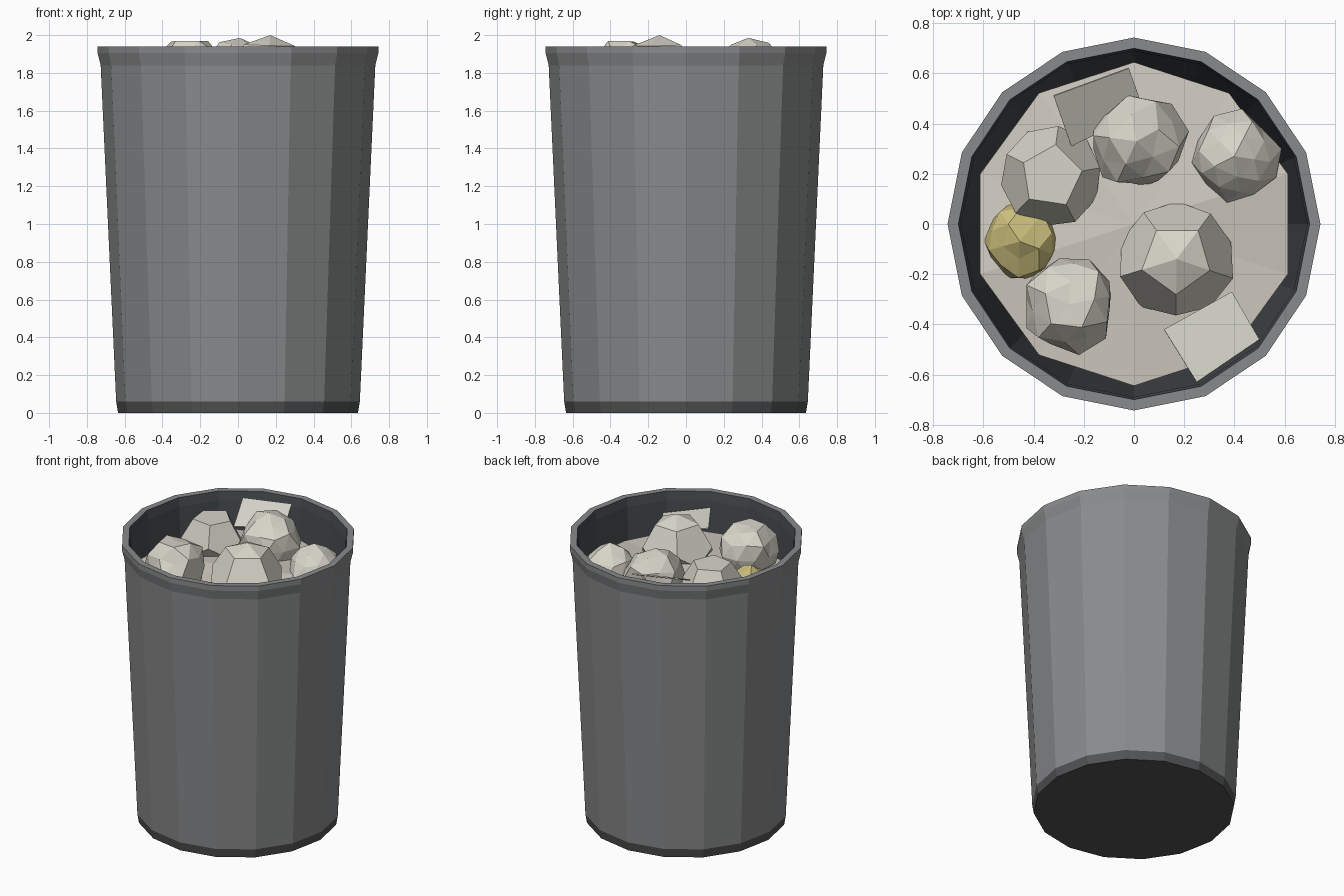
import bpy, bmesh, math, random
from mathutils import Vector

if "Cube" in bpy.data.objects:
    bpy.data.objects.remove(bpy.data.objects["Cube"])

random.seed(7)


def mat(name, r, g, b):
    m = bpy.data.materials.new(name)
    m.diffuse_color = (r, g, b, 1)
    m.use_nodes = True
    m.node_tree.nodes["Principled BSDF"].inputs["Base Color"].default_value = m.diffuse_color
    return m


GREY = mat("bin_grey", 0.25, 0.255, 0.26)
BASE = mat("base_dark_grey", 0.085, 0.087, 0.09)
INNER = mat("inside_charcoal", 0.065, 0.073, 0.08)
PAPER = mat("crumpled_paper", 0.68, 0.66, 0.58)
FILL = mat("rubbish_beige", 0.64, 0.60, 0.53)
SHEET = mat("flat_paper", 0.66, 0.65, 0.57)
YELLOW = mat("yellow_paper", 0.62, 0.54, 0.21)


def finish(bm, name, *mats):
    me = bpy.data.meshes.new(name)
    bm.to_mesh(me)
    bm.free()
    for m in mats:
        me.materials.append(m)
    ob = bpy.data.objects.new(name, me)
    bpy.context.collection.objects.link(ob)
    return ob


# Bin: 16-sided lathe from (radius, z, material of the strip above this ring)
profile = [(0.635, 0.0, 1), (0.645, 0.06, 0), (0.727, 1.84, 0), (0.743, 1.905, 0),
           (0.743, 1.94, 0), (0.700, 1.94, 2), (0.690, 1.88, 2), (0.600, 0.06, 2)]
SIDES = 16
bm = bmesh.new()
rings = []
for r, z, _ in profile:
    rings.append([bm.verts.new((r * math.cos(k * math.tau / SIDES),
                                r * math.sin(k * math.tau / SIDES), z))
                  for k in range(SIDES)])
for i in range(len(rings) - 1):
    lo, hi = rings[i], rings[i + 1]
    for k in range(SIDES):
        n = (k + 1) % SIDES
        bm.faces.new((lo[k], lo[n], hi[n], hi[k])).material_index = profile[i][2]
bm.faces.new(rings[0][::-1]).material_index = 1
bm.faces.new(rings[-1]).material_index = 2
finish(bm, "bin", GREY, BASE, INNER)

# Rubbish bed: ten-sided uneven fan
bm = bmesh.new()
hub = bm.verts.new((0, 0, 1.75))
edge = [bm.verts.new((0.645 * math.sin(k * math.tau / 10), 0.645 * math.cos(k * math.tau / 10),
                      1.70 + random.uniform(-0.03, 0.03))) for k in range(10)]
for k in range(10):
    bm.faces.new((hub, edge[(k + 1) % 10], edge[k]))
finish(bm, "rubbish_bed", FILL)


# Crumpled balls: jittered faceted spheres placed by their top height
def ball(name, x, y, top, r, m, style, turn):
    bm = bmesh.new()
    if style == "ico":
        bmesh.ops.create_icosphere(bm, subdivisions=2, radius=r)
        amount = 0.12
    else:
        # twelve-sided form: hull of the icosahedron's face centres
        bmesh.ops.create_icosphere(bm, subdivisions=1, radius=r)
        pts = [f.calc_center_median().normalized() * r for f in bm.faces]
        bm.clear()
        for p in pts:
            bm.verts.new(p)
        bmesh.ops.convex_hull(bm, input=bm.verts[:])
        bmesh.ops.dissolve_limit(bm, angle_limit=0.02, verts=bm.verts[:], edges=bm.edges[:])
        amount = 0.03
        if style == "peaked":
            bm.faces.ensure_lookup_table()
            cap = max(bm.faces, key=lambda f: f.calc_center_median().z)
            new = bmesh.ops.poke(bm, faces=[cap])["verts"]
            new[0].co.z += 0.22 * r
    c, s = math.cos(turn), math.sin(turn)
    for v in bm.verts:
        p = v.co * (1 + random.uniform(-amount, amount))
        v.co = Vector((p.x * c - p.y * s, p.x * s + p.y * c, p.z))
    lift = top - max(v.co.z for v in bm.verts)
    for v in bm.verts:
        v.co += Vector((x, y, lift))
    finish(bm, name, m)


ball("paper_ball_large", 0.17, -0.14, 2.00, 0.235, PAPER, "peaked", 0.3)
ball("paper_ball_left", -0.33, 0.19, 1.92, 0.205, PAPER, "flat", 0.8)
ball("paper_ball_back", 0.01, 0.33, 1.985, 0.19, PAPER, "ico", 0.5)
ball("paper_ball_right", 0.40, 0.27, 1.90, 0.175, PAPER, "ico", 1.1)
ball("paper_ball_front", -0.26, -0.32, 1.97, 0.185, PAPER, "ico", 0.2)
ball("yellow_ball", -0.455, -0.07, 1.84, 0.145, YELLOW, "ico", 0.9)


# Loose paper sheets: thin tilted plates
def sheet(name, corners):
    bm = bmesh.new()
    bm.faces.new([bm.verts.new(p) for p in corners])
    ob = finish(bm, name, SHEET)
    mod = ob.modifiers.new("thickness", "SOLIDIFY")
    mod.thickness = 0.008


sheet("sheet_back", [(-0.25, 0.31, 1.83), (0.04, 0.45, 1.84),
                     (-0.02, 0.62, 1.93), (-0.32, 0.51, 1.935)])
sheet("sheet_front", [(0.25, -0.63, 1.84), (0.50, -0.46, 1.80),
                      (0.39, -0.27, 1.78), (0.12, -0.42, 1.81)])
